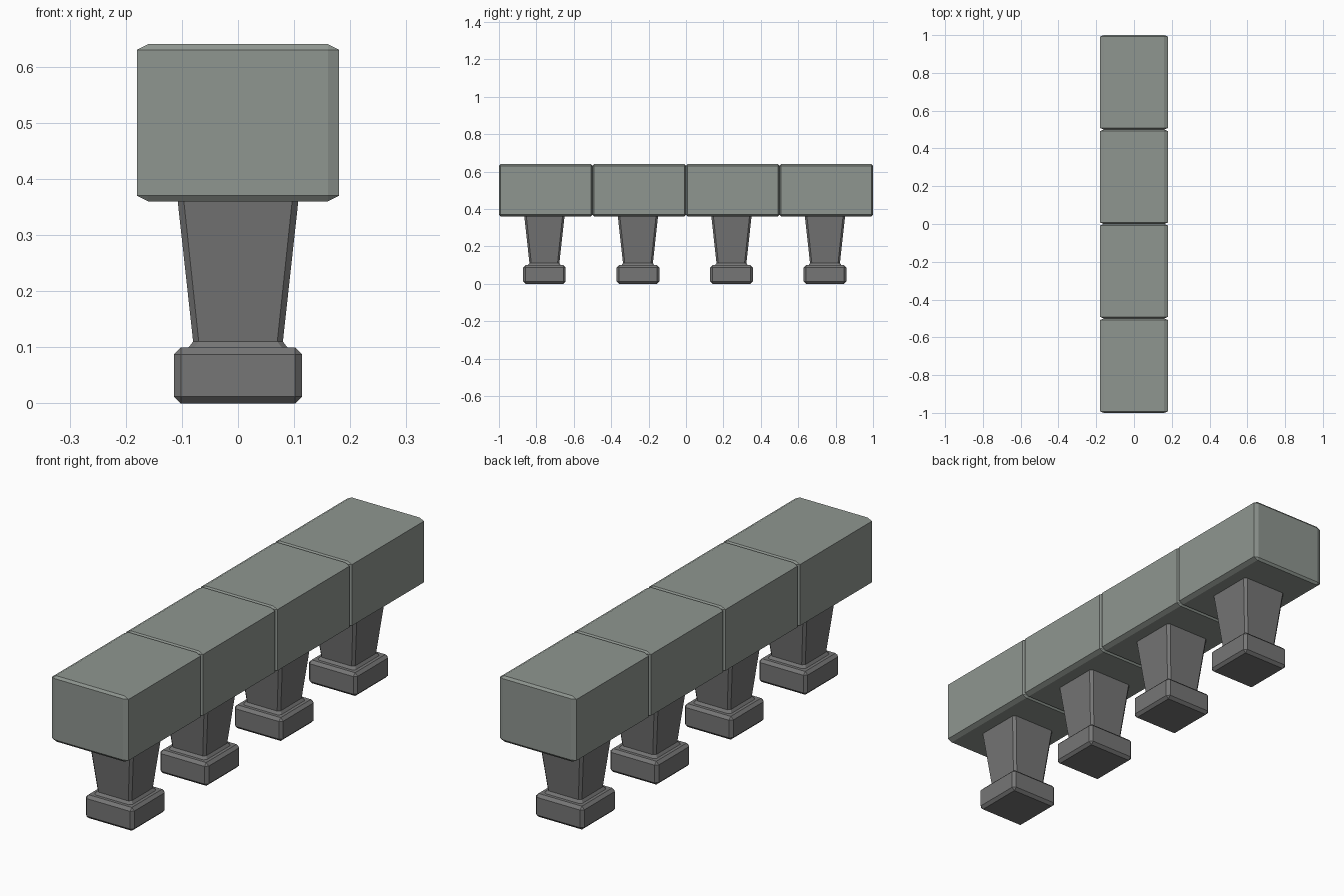
import bpy, bmesh

if "Cube" in bpy.data.objects:
    bpy.data.objects.remove(bpy.data.objects["Cube"])


def material(name, rgb):
    m = bpy.data.materials.new(name)
    m.diffuse_color = (*rgb, 1)
    m.use_nodes = True
    m.node_tree.nodes["Principled BSDF"].inputs["Base Color"].default_value = m.diffuse_color
    return m


stone = material("green_grey_stone", (0.275, 0.305, 0.28))
dark = material("dark_grey_stone", (0.18, 0.18, 0.18))


def loft(name, y, rings, mat):
    """Stack chamfered rectangles: (half x, half y, cut x, cut y, z)."""
    bm = bmesh.new()
    loops = []
    for hx, hy, cx, cy, z in rings:
        pts = [(hx, -hy + cy), (hx, hy - cy), (hx - cx, hy), (-hx + cx, hy),
               (-hx, hy - cy), (-hx, -hy + cy), (-hx + cx, -hy), (hx - cx, -hy)]
        loops.append([bm.verts.new((px, py + y, z)) for px, py in pts])
    for a, b in zip(loops, loops[1:]):
        for i in range(8):
            j = (i + 1) % 8
            bm.faces.new((a[i], a[j], b[j], b[i]))
    bm.faces.new(loops[0][::-1])
    bm.faces.new(loops[-1])
    # rings with no cut collapse to plain rectangles
    bmesh.ops.remove_doubles(bm, verts=bm.verts, dist=1e-5)
    bmesh.ops.recalc_face_normals(bm, faces=bm.faces)
    me = bpy.data.meshes.new(name)
    bm.to_mesh(me)
    bm.free()
    me.materials.append(mat)
    ob = bpy.data.objects.new(name, me)
    bpy.context.collection.objects.link(ob)


def chamfered_box(name, y, half, cut, z0, z1, mat):
    (hx, hy), (cx, cy, cz) = half, cut
    small = (hx - cx, hy - cy, 0, 0)
    full = (hx, hy, cx, cy)
    loft(name, y, [(*small, z0), (*full, z0 + cz),
                   (*full, z1 - cz), (*small, z1)], mat)


for k in range(4):
    # rail block
    chamfered_box(f"rail_block_{k + 1}", -0.75 + 0.5 * k, (0.18, 0.25),
                  (0.02, 0.008, 0.01), 0.36, 0.64, stone)
    y = -0.757 + 0.5 * k
    # square foot
    chamfered_box(f"foot_{k + 1}", y, (0.114, 0.114),
                  (0.012, 0.012, 0.012), 0, 0.099, dark)
    # tapered post with a small flared skirt
    loft(f"post_{k + 1}", y, [(0.090, 0.090, 0.010, 0.010, 0.097),
                              (0.080, 0.080, 0.010, 0.010, 0.110),
                              (0.108, 0.108, 0.011, 0.011, 0.365)], dark)
